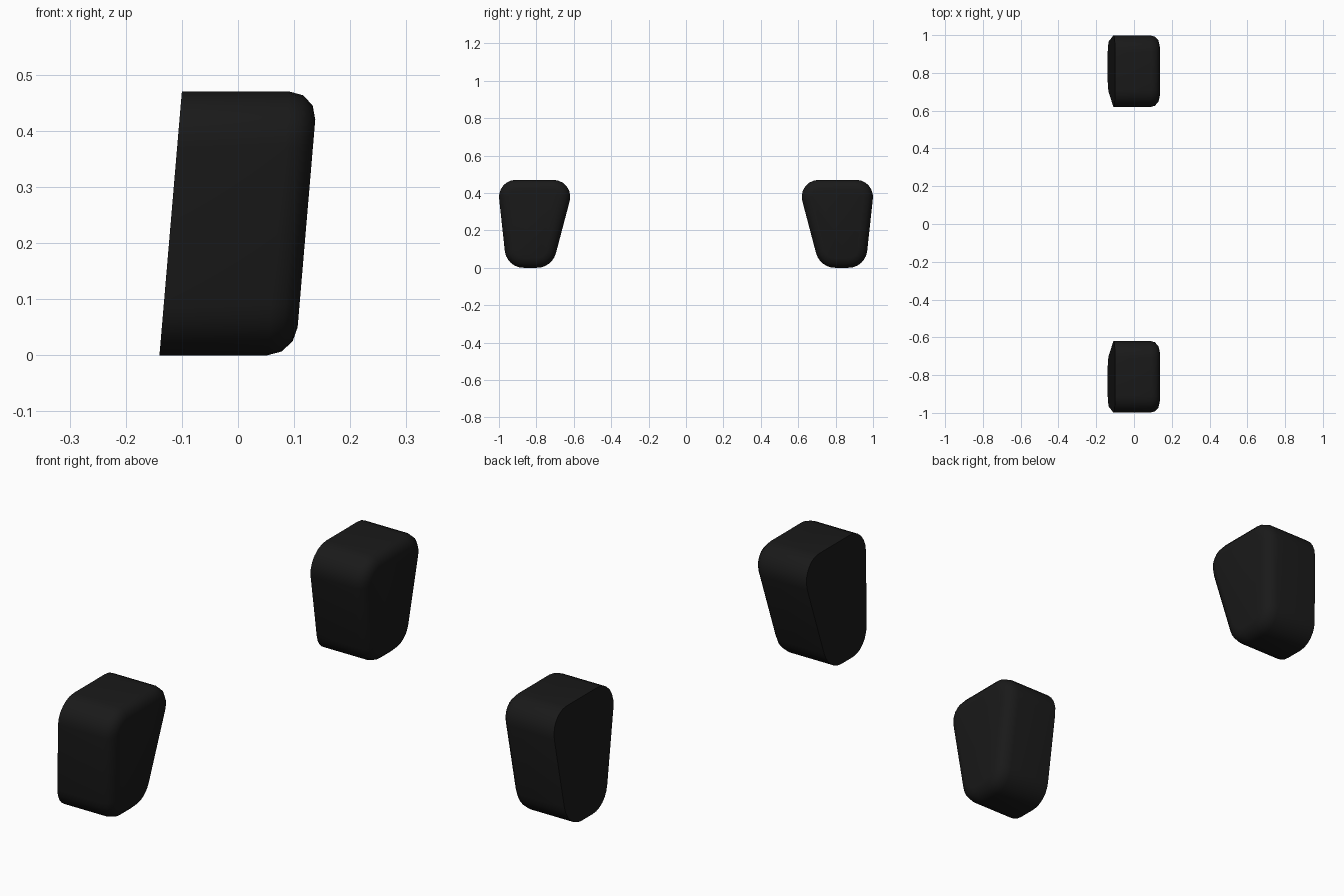
import bpy, bmesh, math
from mathutils import Vector

if "Cube" in bpy.data.objects:
    bpy.data.objects.remove(bpy.data.objects["Cube"])

# Tapered outline in the y-z plane: (y, z, corner radius)
CORNERS = [(0.716, 0, 0.105), (0.959, 0, 0.10), (1.01, 0.47, 0.09), (0.592, 0.47, 0.09)]
DEPTH, BACK_X, LEAN, RIM = 0.242, -0.14, 0.085, 0.05


def rounded_outline(corners, steps=6):
    """Replace each corner by a tangent arc."""
    points = []
    for i, (y, z, r) in enumerate(corners):
        p = Vector((y, z))
        a = (Vector(corners[i - 1][:2]) - p).normalized()
        b = (Vector(corners[(i + 1) % len(corners)][:2]) - p).normalized()
        half = a.angle(b) / 2
        centre = p + (a + b).normalized() * r / math.sin(half)
        start = p + a * r / math.tan(half) - centre
        sweep = math.pi - 2 * half
        for k in range(steps + 1):
            t = sweep * k / steps
            c, s = math.cos(t), math.sin(t)
            points.append(centre + Vector((start.x * c - start.y * s,
                                           start.x * s + start.y * c)))
    return points


# Pad: extruded outline with a rounded front rim
bm = bmesh.new()
back = bm.faces.new([bm.verts.new((BACK_X, p.x, p.y)) for p in rounded_outline(CORNERS)])
ext = bmesh.ops.extrude_face_region(bm, geom=[back], use_keep_orig=True)
verts = [g for g in ext["geom"] if isinstance(g, bmesh.types.BMVert)]
bmesh.ops.translate(bm, verts=verts, vec=(DEPTH, 0, 0))
front = next(g for g in ext["geom"] if isinstance(g, bmesh.types.BMFace))
bmesh.ops.bevel(bm, geom=list(front.edges), offset=RIM, segments=3,
                profile=0.5, affect='EDGES')

# Lean the pad forward towards the top
for v in bm.verts:
    v.co.x += v.co.z * LEAN
bmesh.ops.recalc_face_normals(bm, faces=bm.faces)
mesh = bpy.data.meshes.new("pads")
bm.to_mesh(mesh)
bm.free()
pads = bpy.data.objects.new("pads", mesh)
bpy.context.collection.objects.link(pads)

# Dark rubber
rubber = bpy.data.materials.new("black_rubber")
rubber.diffuse_color = (0.01, 0.01, 0.01, 1)
rubber.use_nodes = True
rubber.node_tree.nodes["Principled BSDF"].inputs["Base Color"].default_value = rubber.diffuse_color
mesh.materials.append(rubber)

bpy.context.view_layer.objects.active = pads
pads.select_set(True)
bpy.ops.object.shade_smooth_by_angle(angle=math.radians(40))

# Matching pad on the opposite side
mirror = pads.modifiers.new("Mirror", 'MIRROR')
mirror.use_axis = (False, True, False)
